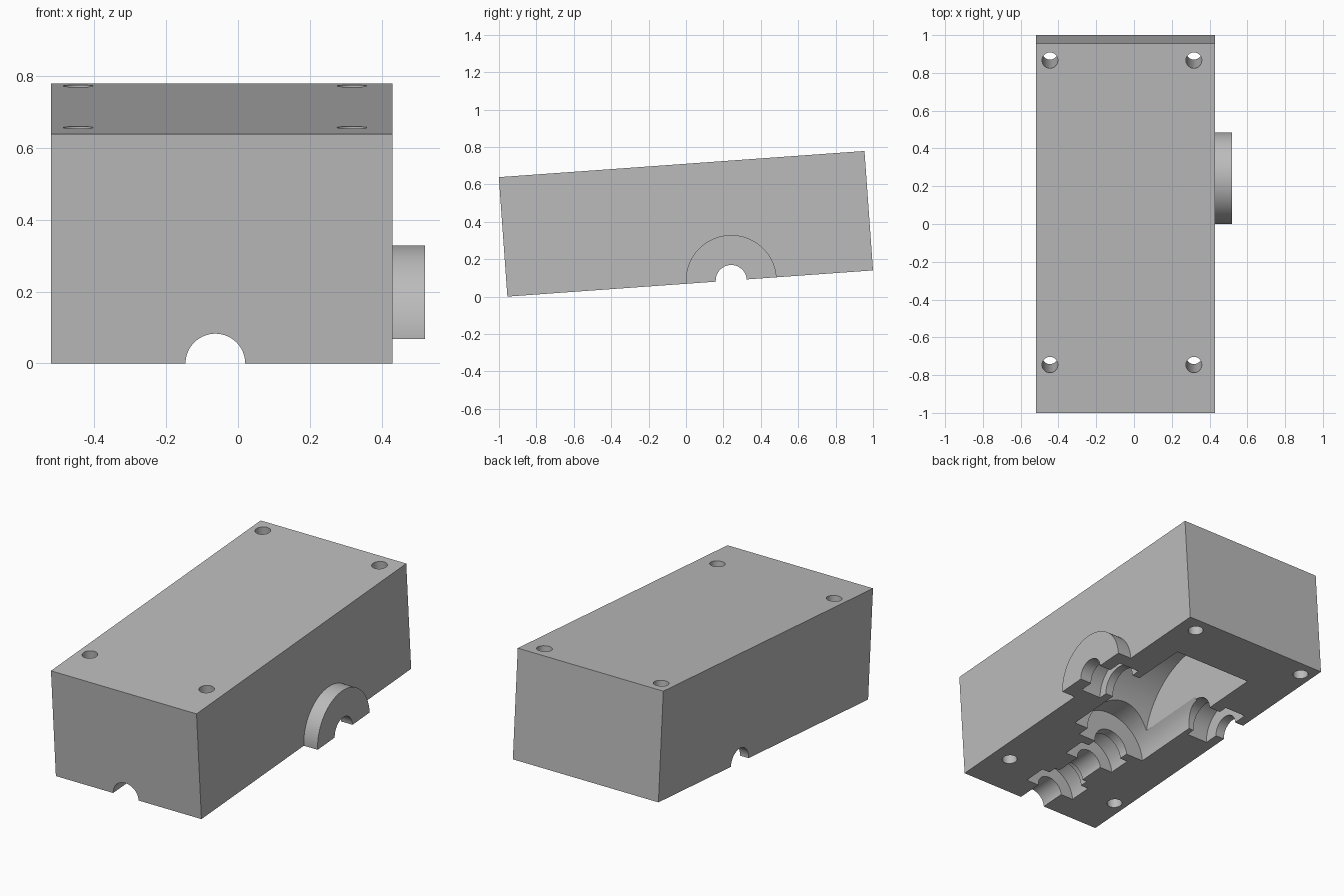
import bpy, math
from mathutils import Matrix, Vector

cube = bpy.data.objects.get("Cube")
if cube:
    bpy.data.objects.remove(cube, do_unlink=True)

grey = bpy.data.materials.new("plain grey")
grey.use_nodes = True
colour = (0.5, 0.5, 0.5, 1)
grey.diffuse_color = colour
grey.node_tree.nodes["Principled BSDF"].inputs["Base Color"].default_value = colour

# Local frame: x across, y along the length from the front edge, z up from the split face
LEFT, RIGHT, LENGTH, HEIGHT = 0.43, -0.52, 1.96, 0.64
SHAFT_X, AXLE_Y = -0.063, 1.2
BORE, SHOULDER, SEAT = 0.083, 0.115, 0.166


def box(name, low, high):
    low, high = Vector(low), Vector(high)
    bpy.ops.mesh.primitive_cube_add(size=1)
    obj = bpy.context.object
    obj.name = name
    obj.data.transform(Matrix.Translation((low + high) / 2) @ Matrix.Diagonal((*(high - low), 1)))
    return obj


def rod(name, axis, radius, start, end, a, b, sides=64):
    """Cylinder along an axis; a and b are the centre on the other two axes."""
    bpy.ops.mesh.primitive_cylinder_add(vertices=sides, radius=radius, depth=end - start)
    obj = bpy.context.object
    obj.name = name
    mid = (start + end) / 2
    half_step = Matrix.Rotation(math.pi / sides, 4, "Z")
    turn, centre = {
        "x": (Matrix.Rotation(math.pi / 2, 4, "Y"), (mid, a, b)),
        "y": (Matrix.Rotation(math.pi / 2, 4, "X"), (a, mid, b)),
        "z": (Matrix.Identity(4), (a, b, mid)),
    }[axis]
    obj.data.transform(Matrix.Translation(centre) @ turn @ half_step)
    return obj


def combine(body, tool, operation="DIFFERENCE"):
    mod = body.modifiers.new("combine", "BOOLEAN")
    mod.operation, mod.solver, mod.object = operation, "EXACT", tool
    bpy.context.view_layer.objects.active = body
    bpy.ops.object.modifier_apply(modifier=mod.name)
    bpy.data.objects.remove(tool, do_unlink=True)


# Housing block with the round axle boss, trimmed flat at the split face
housing = box("gearbox_housing_half", (RIGHT, 0, -0.3), (LEFT, LENGTH, HEIGHT))
combine(housing, rod("axle_boss", "x", 0.243, 0.3, 0.52, AXLE_Y, 0, 96), "UNION")
combine(housing, box("split_trim", (-1, -1, -1), (1, 3, 0)))

# Ring gear chamber and pinion chamber
combine(housing, rod("ring_chamber", "x", 0.445, -0.25, 0.26, AXLE_Y, 0, 96))
combine(housing, rod("pinion_chamber", "y", 0.23, 0.68, AXLE_Y, SHAFT_X, 0))

# Drive shaft bore with two bearing seats and their clearance shoulders
combine(housing, rod("shaft_bore", "y", BORE, -0.1, 0.8, SHAFT_X, 0))
for seat, seat_end, shoulder_end in ((0.15, 0.285, 0.335), (0.49, 0.625, 0.72)):
    combine(housing, rod("shaft_shoulder", "y", SHOULDER, seat + 0.05, shoulder_end, SHAFT_X, 0))
    combine(housing, rod("shaft_seat", "y", SEAT, seat, seat_end, SHAFT_X, 0))

# Axle bore with a bearing seat on each side
combine(housing, rod("axle_bore", "x", BORE, -0.7, 0.7, AXLE_Y, 0))
for low, high, inner, outer in ((-0.463, -0.325, -0.4, -0.2), (0.31, 0.445, 0.2, 0.4)):
    combine(housing, rod("axle_shoulder", "x", SHOULDER, inner, outer, AXLE_Y, 0))
    combine(housing, rod("axle_seat", "x", SEAT, low, high, AXLE_Y, 0))

# Four bolt holes
for x in (-0.445, 0.317):
    for y in (0.256, 1.872):
        combine(housing, rod("bolt_hole", "z", 0.042, -0.2, 0.9, x, y, 32))

housing.data.materials.clear()
housing.data.materials.append(grey)
for face in housing.data.polygons:
    face.material_index = 0

# Tilt the housing so that it rests on its front lower edge
housing.rotation_euler.x = math.atan2(0.14, 1.955)
housing.location = (0, -0.955, 0)
bpy.ops.object.select_all(action="DESELECT")
housing.select_set(True)
bpy.context.view_layer.objects.active = housing
bpy.ops.object.shade_smooth_by_angle(angle=math.radians(30))
